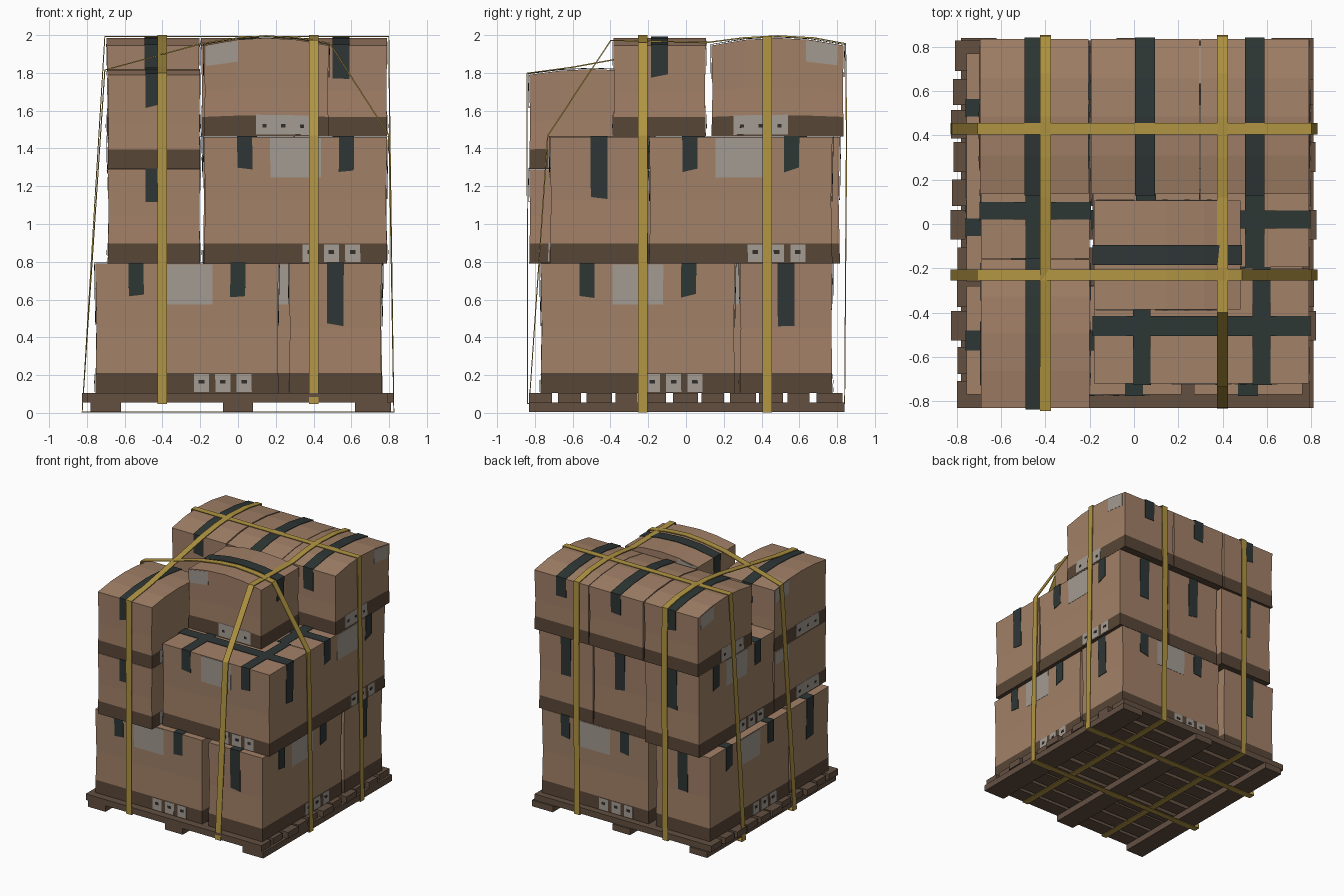
import bpy, bmesh, math, random
from mathutils import Vector, Matrix

if "Cube" in bpy.data.objects:
    bpy.data.objects.remove(bpy.data.objects["Cube"])

random.seed(4)

def material(name, rgb):
    m = bpy.data.materials.new(name)
    m.diffuse_color = (*rgb, 1)
    m.use_nodes = True
    m.node_tree.nodes["Principled BSDF"].inputs["Base Color"].default_value = m.diffuse_color
    return m

CARD = material("cardboard", (0.36, 0.218, 0.137))
BAND = material("dark cardboard", (0.098, 0.060, 0.038))
TAPE = material("dark tape", (0.027, 0.038, 0.036))
LABEL = material("paper label", (0.37, 0.33, 0.29))
INK = material("label ink", (0.03, 0.027, 0.024))
STRAP = material("yellow strap", (0.44, 0.30, 0.055))
WOOD = material("pallet wood", (0.125, 0.080, 0.053))

def finish(bm, name, mats, thickness=0):
    me = bpy.data.meshes.new(name)
    bm.to_mesh(me)
    bm.free()
    ob = bpy.data.objects.new(name, me)
    bpy.context.collection.objects.link(ob)
    for m in mats:
        me.materials.append(m)
    if thickness:
        mod = ob.modifiers.new("thickness", 'SOLIDIFY')
        mod.thickness, mod.offset = thickness, 0
    return ob

def ribbon(bm, path, side, closed=False):
    # flat strip along a path, widened along the side vector
    rows = [(bm.verts.new(p - side), bm.verts.new(p + side)) for p in path]
    pairs = list(zip(rows, rows[1:])) + ([(rows[-1], rows[0])] if closed else [])
    for (a, b), (c, d) in pairs:
        bm.faces.new((a, b, d, c))
    return rows

def block(name, x0, x1, y0, y1, z0, z1):
    bm = bmesh.new()
    bmesh.ops.create_cube(bm, size=1)
    for v in bm.verts:
        v.co = Vector(((x0 + x1) / 2 + v.co.x * (x1 - x0),
                       (y0 + y1) / 2 + v.co.y * (y1 - y0),
                       (z0 + z1) / 2 + v.co.z * (z1 - z0)))
    return finish(bm, name, [WOOD])

def carton(name, cx, cy, z0, z1, angle, L, W=0.49, bulge=0.0):
    H = z1 - z0
    big = L > 0.8
    band = 0.105
    place = Matrix.Translation((cx, cy, z0)) @ Matrix.Rotation(math.radians(angle), 4, 'Z')

    def warp(bm):
        # slightly pinched sides and an arched lid
        for v in bm.verts:
            x, y, z = v.co
            t = z / H
            pinch = 1 - abs(2 * t - 1)
            v.co = Vector((x * (1 - 0.014 * pinch), y * (1 - 0.02 * pinch),
                           z + bulge * max(0, 1 - (2 * x / L) ** 2) * max(0, t)))
        bm.transform(place)

    # box body with dark lower band
    bm = bmesh.new()
    bmesh.ops.create_cube(bm, size=1)
    for v in bm.verts:
        v.co = Vector((v.co.x * L, v.co.y * W, (v.co.z + 0.5) * H))
    cuts = [((s * L / 4, 0, 0), (1, 0, 0)) for s in (-1, 0, 1)]
    cuts += [((0, 0, band), (0, 0, 1)), ((0, 0, H / 2), (0, 0, 1))]
    for co, no in cuts:
        bmesh.ops.bisect_plane(bm, geom=bm.verts[:] + bm.edges[:] + bm.faces[:],
                               plane_co=co, plane_no=no)
    for f in bm.faces:
        f.material_index = int(f.calc_center_median().z < band)
    warp(bm)
    finish(bm, name, [CARD, BAND])

    # tape along the lid, plus two cross strips on the long cartons
    bm = bmesh.new()
    e = 0.005
    def tape(half, hang, at, n, width, across):
        prof = [(-half - e, H - hang), (-half - e, H + e)]
        prof += [(half * (2 * i / n - 1), H + e) for i in range(1, n)]
        prof += [(half + e, H + e), (half + e, H - hang)]
        if across:
            pts, side = [Vector((at, u, z)) for u, z in prof], Vector((width / 2, 0, 0))
        else:
            pts, side = [Vector((u, at, z)) for u, z in prof], Vector((0, width / 2, 0))
        rows = ribbon(bm, pts, side)
        for r in (rows[0], rows[-1]):      # torn slanted ends
            r[0].co.z += random.uniform(0, 0.03)
            r[1].co.z += random.uniform(0, 0.03)
    tape(L / 2, 0.34 if big else 0.18, 0, 4, 0.09, False)
    if big:
        for s in (-1, 1):
            tape(W / 2, 0.19, s * 0.27, 2, 0.08, True)
    warp(bm)
    finish(bm, name + "_tape", [TAPE], 0.004)

    # labels and handling marks on both long faces
    bm = bmesh.new()
    def plate(s, x, w, za, zb, mat, off):
        y = s * (W / 2 + off)
        f = bm.faces.new([bm.verts.new(p) for p in (
            (x - s * w / 2, y, za), (x + s * w / 2, y, za),
            (x + s * w / 2, y, zb), (x - s * w / 2, y, zb))])
        f.normal_update()
        f.material_index = mat
    for s in (-1, 1):
        if big:
            plate(s, 0, 0.27, H - 0.215, H - 0.004, 0, 0.004)
            for i in (-1, 0, 1):
                x = -s * (0.19 + i * 0.113)
                plate(s, x, 0.08, 0.006, 0.1, 0, 0.004)
                plate(s, x, 0.03, 0.05, 0.07, 1, 0.006)
        else:
            plate(s, 0.235, 0.17, H - 0.11, H - 0.005, 0, 0.004)
            plate(s, -0.09, 0.29, 0.01, 0.108, 0, 0.004)
            for i in (-1, 0, 1):
                plate(s, -0.09 + i * 0.1, 0.022, 0.045, 0.062, 1, 0.006)
    warp(bm)
    finish(bm, name + "_labels", [LABEL, INK], 0.002)

# pallet: three runners and eleven deck boards
for n, a, b in (("left", -0.78, -0.62), ("middle", -0.08, 0.08), ("right", 0.62, 0.81)):
    block("pallet_runner_" + n, a, b, -0.83, 0.84, 0.005, 0.055)
for i in range(11):
    y = -0.83 + i * 0.152
    block(f"pallet_board_{i + 1}", -random.uniform(0.79, 0.83), random.uniform(0.79, 0.83),
          y, y + 0.125 + random.uniform(-0.015, 0.015), 0.055, 0.105)

# bottom layer, pinwheel arrangement
carton("bottom_carton_front", -0.27, -0.525, 0.105, 0.79, 0, 0.97)
carton("bottom_carton_right", 0.515, -0.255, 0.105, 0.79, 90, 1.03)
carton("bottom_carton_back", 0.28, 0.53, 0.105, 0.79, 0, 0.97)
carton("bottom_carton_left", -0.51, 0.255, 0.105, 0.79, 90, 1.03)
# middle layer
carton("middle_carton_front", 0.305, -0.46, 0.792, 1.46, 0, 0.97, 0.52)
carton("middle_carton_right", 0.545, 0.29, 0.792, 1.46, 90, 0.97)
carton("middle_carton_centre", 0.055, 0.29, 0.792, 1.46, 90, 0.97, 0.48)
carton("middle_carton_left", -0.445, 0.33, 0.792, 1.46, 90, 0.97)
# front left stack of small cartons
carton("stack_carton_lower", -0.445, -0.495, 0.792, 1.288, 90, 0.67)
carton("stack_carton_upper", -0.445, -0.495, 1.29, 1.79, 90, 0.67, bulge=0.03)
# top layer
for n, x in (("left", -0.45), ("middle", 0.05), ("right", 0.545)):
    carton("top_carton_" + n, x, 0.485, 1.462, 1.945, 90, 0.7, bulge=0.04)
carton("top_carton_front", 0.15, -0.14, 1.462, 1.945, 180, 0.66, bulge=0.04)

# straps: two loops running front to back, two running side to side
def strap(name, along_x, at, pts):
    bm = bmesh.new()
    if along_x:
        path, side = [Vector((u, at, z)) for u, z in pts], Vector((0, 0.025, 0))
    else:
        path, side = [Vector((at, u, z)) for u, z in pts], Vector((0.025, 0, 0))
    ribbon(bm, path, side, True)
    finish(bm, name, [STRAP], 0.007)

lid = [(0.12, 1.962), (0.3, 1.985), (0.485, 1.996), (0.68, 1.985), (0.845, 1.955),
       (0.85, 1.46), (0.84, 0.05)]
strap("strap_lengthwise_left", False, -0.4, [(-0.838, 0.05), (-0.842, 1.798), (-0.6, 1.83)] + lid)
strap("strap_lengthwise_right", False, 0.4, [(-0.83, 0.05), (-0.732, 1.468), (-0.398, 1.972)] + lid)
strap("strap_crosswise_front", True, -0.23,
      [(-0.825, 0.004), (-0.705, 1.815), (-0.185, 1.957), (0.0, 1.985), (0.15, 1.996),
       (0.32, 1.985), (0.485, 1.957), (0.8, 1.468), (0.825, 0.004)])
strap("strap_crosswise_back", True, 0.43,
      [(-0.825, 0.004), (-0.705, 1.992), (0.798, 1.992), (0.804, 1.46), (0.825, 0.004)])
